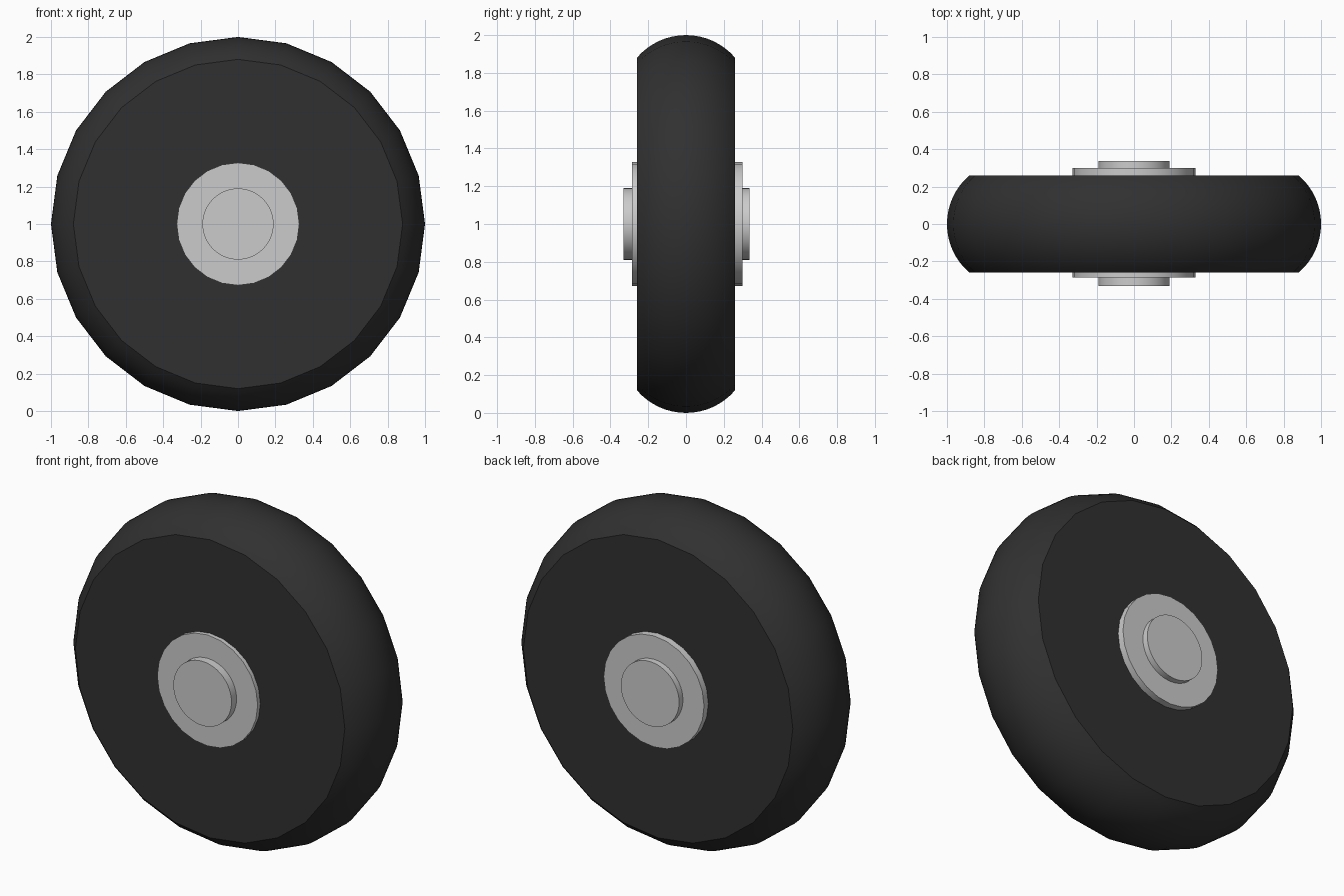
import bpy, bmesh, math

if "Cube" in bpy.data.objects:
    bpy.data.objects.remove(bpy.data.objects["Cube"])

CZ = 1.0  # axle height

def lathe(name, profile, sides, material=None):
    """Revolve (radius, y) points around the horizontal axle; ends are capped."""
    bm = bmesh.new()
    rings = []
    for r, y in profile:
        ring = []
        for i in range(sides):
            a = 2 * math.pi * i / sides
            ring.append(bm.verts.new((r * math.sin(a), y, CZ + r * math.cos(a))))
        rings.append(ring)
    for lo, hi in zip(rings, rings[1:]):
        for i in range(sides):
            j = (i + 1) % sides
            bm.faces.new((lo[i], lo[j], hi[j], hi[i]))
    bm.faces.new(rings[0])
    bm.faces.new(rings[-1])
    bmesh.ops.recalc_face_normals(bm, faces=bm.faces)
    mesh = bpy.data.meshes.new(name)
    bm.to_mesh(mesh)
    bm.free()
    ob = bpy.data.objects.new(name, mesh)
    bpy.context.collection.objects.link(ob)
    if material:
        mesh.materials.append(material)
    bpy.ops.object.select_all(action='DESELECT')
    ob.select_set(True)
    bpy.context.view_layer.objects.active = ob
    bpy.ops.object.shade_smooth_by_angle(angle=math.radians(40))
    return ob

rubber = bpy.data.materials.new("rubber")
rubber.diffuse_color = (0.03, 0.03, 0.03, 1)
rubber.use_nodes = True
rubber.node_tree.nodes["Principled BSDF"].inputs["Base Color"].default_value = rubber.diffuse_color

# Tyre: flat side walls with a rounded tread
HALF_W, R_TREAD = 0.26, 0.342
limit = math.asin(HALF_W / R_TREAD)
tread = []
for k in range(17):
    a = -limit + 2 * limit * k / 16
    tread.append((1 - R_TREAD + R_TREAD * math.cos(a), R_TREAD * math.sin(a)))
lathe("tyre", tread, 24, rubber)

# Hub plate and axle run through the tyre and show on both sides
lathe("hub_plate", [(0.328, -0.285), (0.328, 0.30)], 24)
lathe("axle", [(0.19, -0.332), (0.19, 0.336)], 48)
